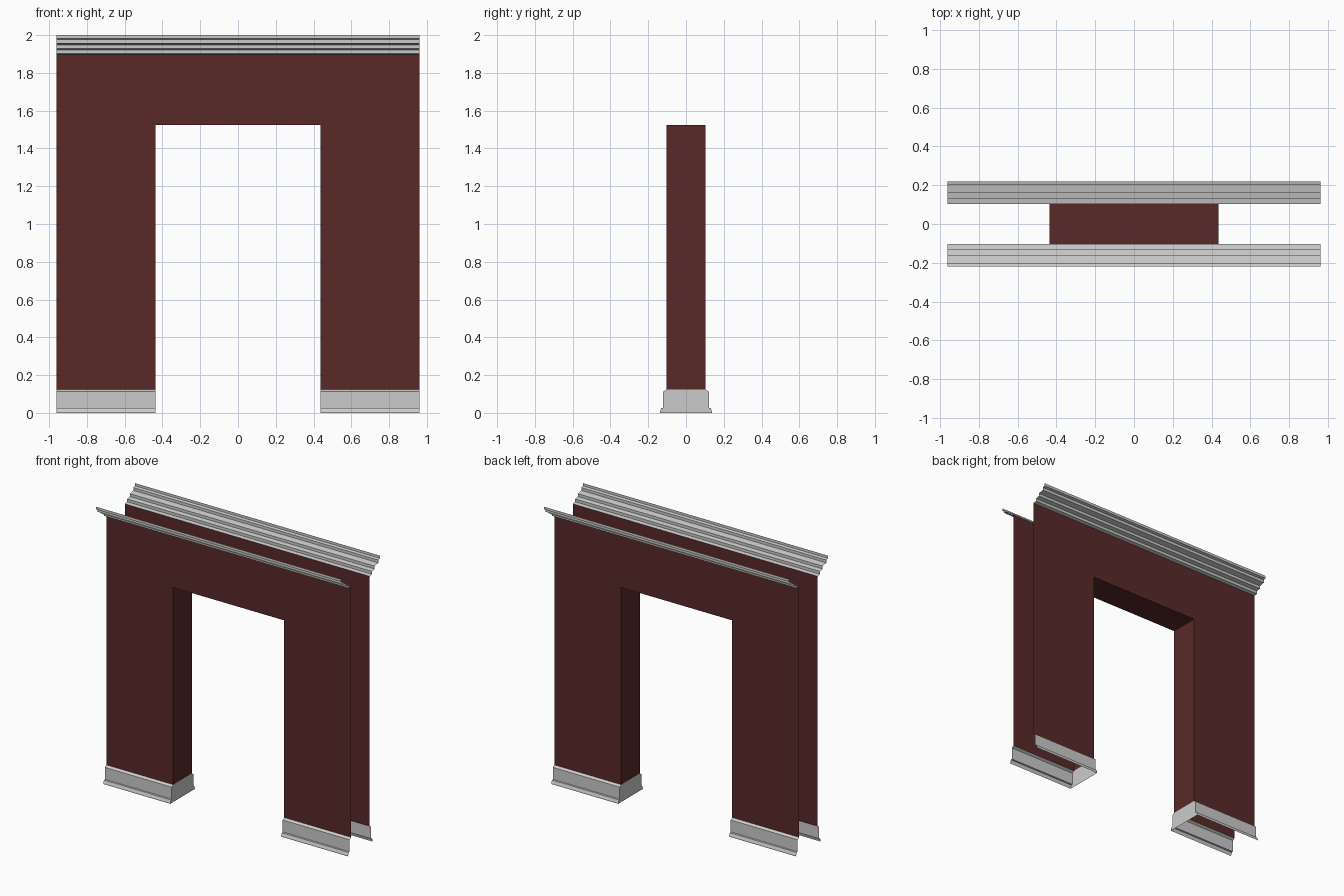
import bpy

if "Cube" in bpy.data.objects:
    bpy.data.objects.remove(bpy.data.objects["Cube"])

W, D, O, H = 0.962, 0.104, 0.436, 1.523   # half width, half depth, half opening, opening height
BASE_TOP, CROWN_BOTTOM = 0.123, 1.897

maroon = bpy.data.materials.new("maroon_paint")
maroon.diffuse_color = (0.1, 0.022, 0.022, 1)
maroon.use_nodes = True
maroon.node_tree.nodes["Principled BSDF"].inputs["Base Color"].default_value = maroon.diffuse_color


def sheet(name, faces, mirror=(False, False), mat=None):
    """Open surface from a list of point loops, optionally mirrored in x / y."""
    verts, index, polys = [], {}, []
    for loop in faces:
        for p in loop:
            if p not in index:
                index[p] = len(verts)
                verts.append(p)
        polys.append([index[p] for p in loop])
    me = bpy.data.meshes.new(name)
    me.from_pydata(verts, [], polys)
    ob = bpy.data.objects.new(name, me)
    bpy.context.collection.objects.link(ob)
    if any(mirror):
        m = ob.modifiers.new("mirror", 'MIRROR')
        m.use_axis = (*mirror, False)
        m.use_mirror_merge = False
    if mat:
        me.materials.append(mat)
    return ob


def moulding(profile, x0, x1):
    """Sweep a front (y, z) profile along x."""
    return [[(x0, *a), (x1, *a), (x1, *b), (x0, *b)]
            for a, b in zip(profile, profile[1:])]


# Front and back wall faces with the doorway cut out
outline = [(-W, BASE_TOP), (-O, BASE_TOP), (-O, H), (O, H),
           (O, BASE_TOP), (W, BASE_TOP), (W, CROWN_BOTTOM), (-W, CROWN_BOTTOM)]
sheet("wall_faces", [[(x, -D, z) for x, z in outline]], (False, True), maroon)

# Doorway lining: two jambs and the soffit
path = [(O, BASE_TOP), (O, H), (-O, H), (-O, BASE_TOP)]
lining = [[(a[0], D, a[1]), (a[0], -D, a[1]), (b[0], -D, b[1]), (b[0], D, b[1])]
          for a, b in zip(path, path[1:])]
sheet("doorway_lining", lining, mat=maroon)

# Stepped crown moulding along both faces
crown = [(-D, CROWN_BOTTOM), (-0.13, 1.902), (-0.13, 1.922), (-0.16, 1.928),
         (-0.16, 1.948), (-0.2, 1.956), (-0.2, 1.976), (-0.219, 1.981), (-0.219, 2.0)]
sheet("crown_moulding", moulding(crown, -W, W), (False, True))

# Baseboards on each leg, front and back
base = [(-0.138, 0), (-0.138, 0.006), (-0.131, 0.025), (-0.121, 0.027),
        (-0.121, 0.112), (-D, BASE_TOP)]
sheet("baseboards", moulding(base, O, W), (True, True))

# Flat baseboard ends inside the doorway
cap = [(O, y, z) for y, z in base] + [(O, -y, z) for y, z in reversed(base)]
sheet("baseboard_ends", [cap], (True, False))
